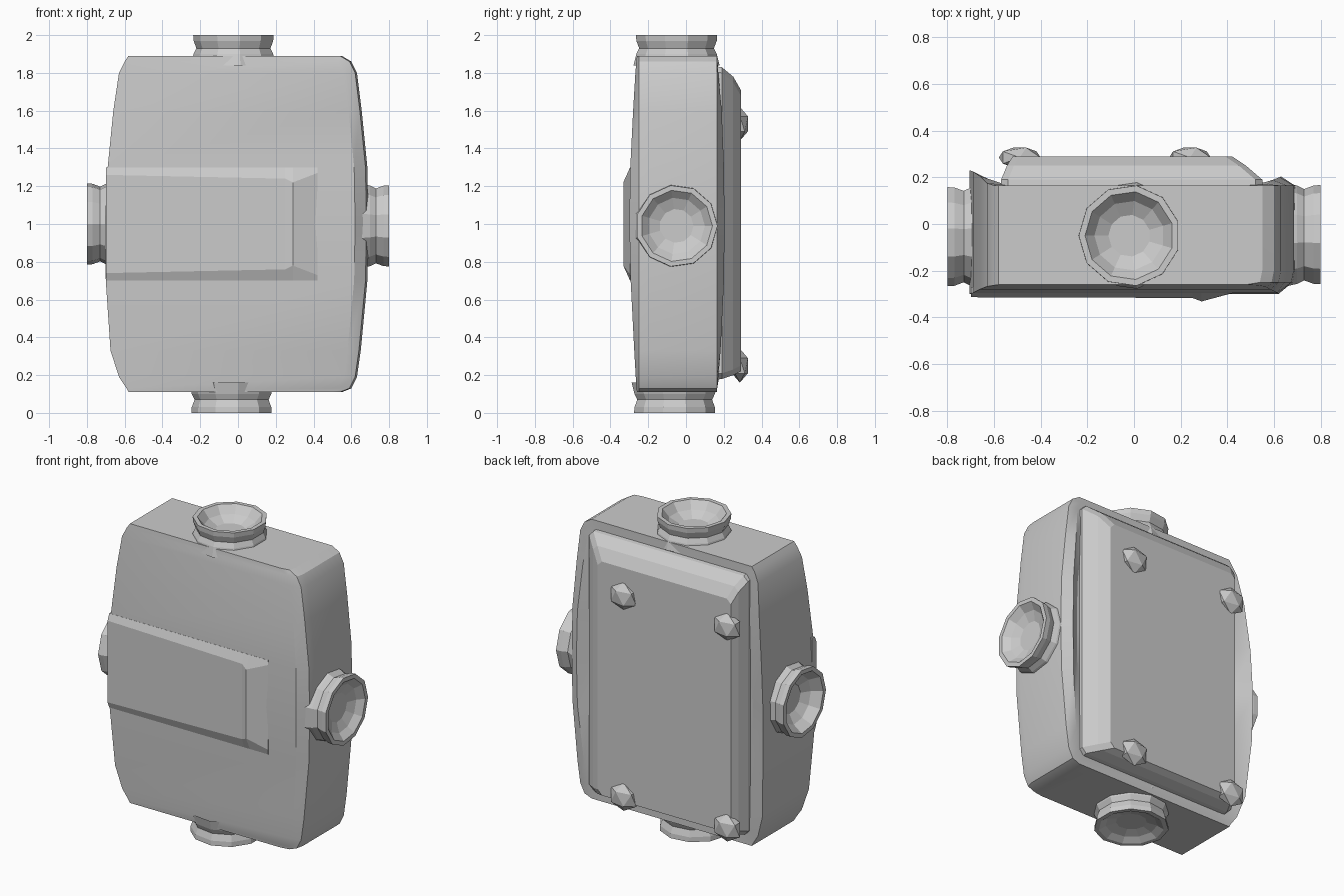
import bpy, bmesh, math
from mathutils import Vector, Matrix

cube = bpy.data.objects.get("Cube")
if cube:
    bpy.data.objects.remove(cube, do_unlink=True)

grey = bpy.data.materials.new("plain_grey")
grey.use_nodes = True
grey.diffuse_color = (0.6, 0.6, 0.6, 1)
grey.node_tree.nodes["Principled BSDF"].inputs["Base Color"].default_value = (0.6, 0.6, 0.6, 1)


def finish(name, bm, matrix=None, smooth=None):
    if matrix:
        bm.transform(matrix)
    bmesh.ops.recalc_face_normals(bm, faces=bm.faces)
    mesh = bpy.data.meshes.new(name)
    bm.to_mesh(mesh)
    bm.free()
    mesh.materials.append(grey)
    obj = bpy.data.objects.new(name, mesh)
    bpy.context.collection.objects.link(obj)
    if smooth:
        bpy.ops.object.select_all(action='DESELECT')
        obj.select_set(True)
        bpy.context.view_layer.objects.active = obj
        bpy.ops.object.shade_smooth_by_angle(angle=math.radians(smooth))
    return obj


def loft(name, sections, smooth=None):
    """Skin a list of closed sections and cap both ends."""
    bm = bmesh.new()
    rings = [[bm.verts.new(p) for p in s] for s in sections]
    for a, b in zip(rings, rings[1:]):
        for i in range(len(a)):
            j = (i + 1) % len(a)
            bm.faces.new((a[i], a[j], b[j], b[i]))
    bm.faces.new(rings[0])
    bm.faces.new(rings[-1])
    return finish(name, bm, None, smooth)


# Main case: horizontal sections, bulging at mid height
def case_section(z, left, right, front, lip):
    return [(left, front, z), (right - 0.07, front, z), (right - 0.01, -0.25, z),
            (right, -0.2, z), (right, 0.165, z), (right - 0.06, 0.165 + lip * 0.6, z),
            (right - 0.12, 0.165, z), (left + 0.12, 0.165, z), (left, 0.165 + lip, z)]


rows = [(0.11, -0.58, 0.55, -0.26, 0), (0.13, -0.59, 0.60, -0.262, 0),
        (0.19, -0.63, 0.63, -0.266, 0.01), (0.33, -0.675, 0.65, -0.274, 0.03),
        (0.7, -0.70, 0.685, -0.293, 0.06), (1.0, -0.705, 0.69, -0.3, 0.065),
        (1.3, -0.69, 0.685, -0.295, 0.06), (1.6, -0.66, 0.655, -0.28, 0.04),
        (1.8, -0.63, 0.63, -0.268, 0.01), (1.86, -0.60, 0.60, -0.263, 0),
        (1.89, -0.58, 0.55, -0.26, 0)]
loft("case", [case_section(*r) for r in rows], 25)


# Raised front band with a lip at its closed end
def band_section(x, y, base, top):
    return [(x, -0.27, 1 - base), (x, -0.296, 1 - base), (x, y, 1 - top),
            (x, y, 1 + top), (x, -0.296, 1 + base), (x, -0.27, 1 + base)]


loft("front_band", [band_section(-0.7, -0.314, 0.3, 0.26),
                    band_section(0.25, -0.317, 0.3, 0.24),
                    band_section(0.29, -0.332, 0.3, 0.22),
                    band_section(0.42, -0.297, 0.3, 0.27)])


# Back cover with chamfered edges
def cover_section(y, x0, x1, z0, z1, c):
    return [(x0 + c, y, z0), (x1 - c, y, z0), (x1, y, z0 + c), (x1, y, z1 - c),
            (x1 - c, y, z1), (x0 + c, y, z1), (x0, y, z1 - c), (x0, y, z0 + c)]


loft("back_cover", [cover_section(0.12, -0.57, 0.55, 0.17, 1.84, 0.03),
                    cover_section(0.19, -0.57, 0.55, 0.18, 1.83, 0.03),
                    cover_section(0.25, -0.545, 0.48, 0.2, 1.78, 0.03),
                    cover_section(0.29, -0.52, 0.42, 0.22, 1.71, 0.03)])


# Hollow round ports on the four sides
def port(name, direction, reach, centre, hollow):
    sides = 11
    profile = [(0.23, -0.16), (0.215, -0.1), (0.2, -0.07), (0.215, -0.03),
               (0.217, 0), (0.19, 0), (0.15, -hollow * 0.6), (0.09, -hollow)]
    bm = bmesh.new()
    rings = []
    for r, h in profile:
        rings.append([bm.verts.new((r * math.cos(math.tau * i / sides),
                                    r * math.sin(math.tau * i / sides), h))
                      for i in range(sides)])
    for a, b in zip(rings, rings[1:]):
        for i in range(sides):
            j = (i + 1) % sides
            bm.faces.new((a[i], a[j], b[j], b[i]))
    bm.faces.new(rings[-1])
    d = Vector(direction)
    turn = d.to_track_quat('Z', 'Y').to_matrix().to_4x4()
    finish(name, bm, Matrix.Translation(Vector(centre) + d * reach) @ turn)


port("top_port", (0, 0, 1), 1.0, (-0.02, -0.05, 1), 0.08)
port("bottom_port", (0, 0, -1), 1.0, (-0.03, -0.06, 1), 0.04)
port("left_port", (1, 0, 0), 0.8, (0, -0.05, 0.99), 0.06)
port("right_port", (-1, 0, 0), 0.8, (0, -0.05, 1.0), 0.1)

# Small knobs on the back cover
for side, x in (("left", 0.24), ("right", -0.49)):
    for level, z in (("upper", 1.53), ("lower", 0.25)):
        bm = bmesh.new()
        bmesh.ops.create_icosphere(bm, subdivisions=1, radius=1)
        size = Matrix.Diagonal((0.1, 0.05, 0.09, 1))
        finish(f"{level}_{side}_knob", bm, Matrix.Translation((x, 0.285, z)) @ size)
